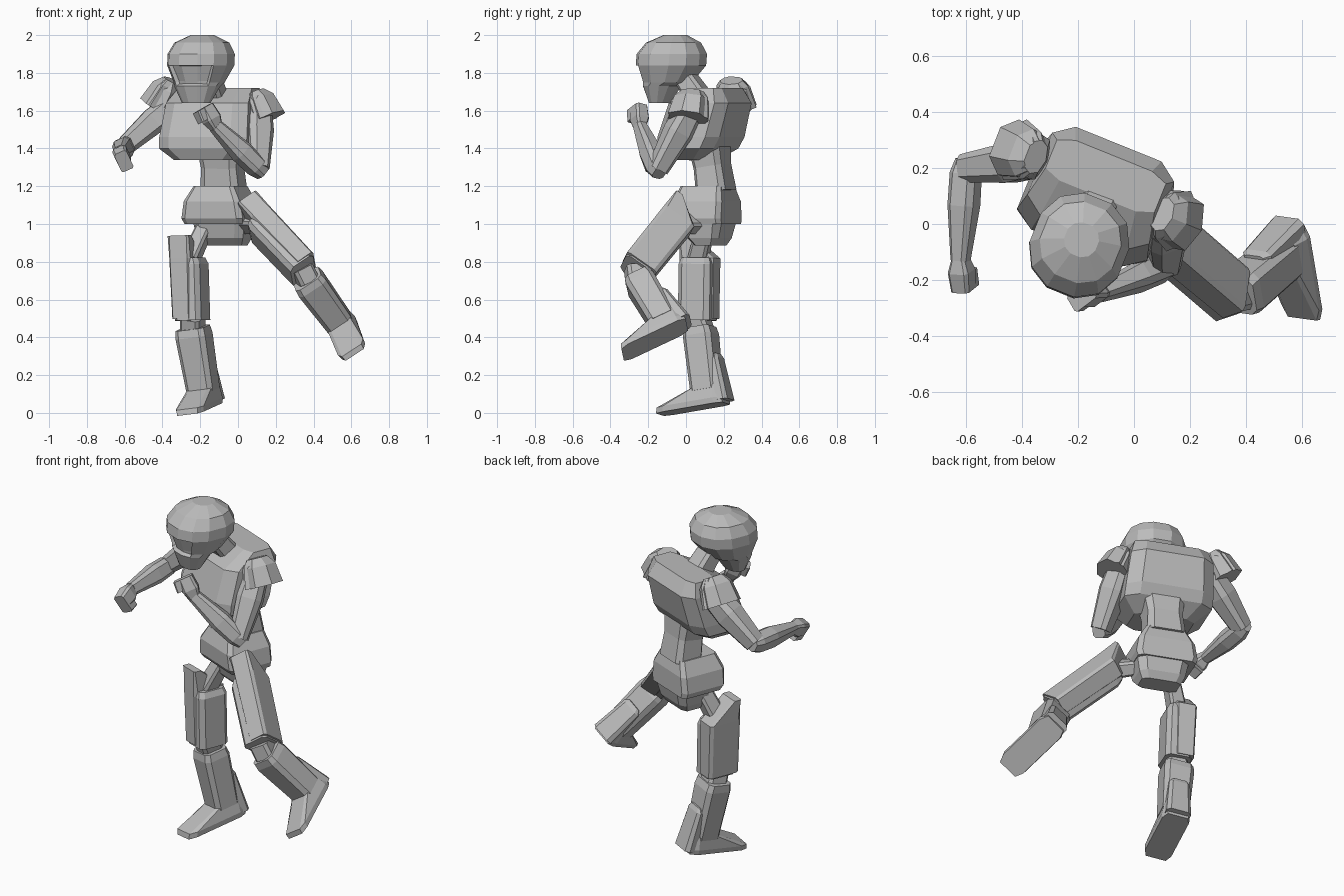
import bpy, bmesh, math
from mathutils import Vector, Matrix

if "Cube" in bpy.data.objects:
    bpy.data.objects.remove(bpy.data.objects["Cube"])

grey = bpy.data.materials.new("armour_grey")
grey.use_nodes = True
GREY = (.5, .5, .5, 1)
grey.diffuse_color = GREY
grey.node_tree.nodes["Principled BSDF"].inputs["Base Color"].default_value = GREY

YAW = math.radians(-22)
FRONT = Vector((math.sin(YAW), -math.cos(YAW), 0))


def upright(x, y, z):
    """Frame standing at a point and turned to the body's heading."""
    return Matrix.Translation((x, y, z)) @ Matrix.Rotation(YAW, 4, 'Z')


def along(start, end, forward):
    """Frame whose z runs from start to end and whose -y looks forward."""
    origin, tip = Vector(start), Vector(end)
    z = (tip - origin).normalized()
    y = -Vector(forward)
    y = (y - z * y.dot(z)).normalized()
    frame = Matrix((y.cross(z), y, z)).transposed().to_4x4()
    frame.translation = origin
    return frame, (tip - origin).length


def loft(name, frame, sections, sides=8, power=.4, edit=None):
    """Skin stacked outlines; each section is height, half width, front, back."""
    bm = bmesh.new()
    rings = []
    reach = math.cos(math.pi / sides) ** power

    def squared(value):
        return math.copysign(abs(value) ** power / reach, value)

    for z, width, front, back in sections:
        ring = []
        for k in range(sides):
            angle = (k + .5) * math.tau / sides
            x = squared(math.cos(angle)) * width
            y = (back - front + squared(math.sin(angle)) * (front + back)) / 2
            ring.append(bm.verts.new((x, y, z)))
        rings.append(ring)
    for lower, upper in zip(rings, rings[1:]):
        for k in range(sides):
            j = (k + 1) % sides
            bm.faces.new((lower[k], lower[j], upper[j], upper[k]))
    bm.faces.new(rings[0])
    bm.faces.new(rings[-1])
    bmesh.ops.recalc_face_normals(bm, faces=bm.faces)
    if edit:
        edit(bm)
    bm.transform(frame)
    mesh = bpy.data.meshes.new(name)
    bm.to_mesh(mesh)
    bm.free()
    mesh.materials.append(grey)
    bpy.context.collection.objects.link(bpy.data.objects.new(name, mesh))


def limb(name, start, end, forward, sizes, **shape):
    """Straight part; sizes are fraction of its length, half width, half depth."""
    frame, length = along(start, end, forward)
    loft(name, frame, [(t * length, w, d, d) for t, w, d in sizes], **shape)


# Helmet with a sunken visor
def sink_visor(bm):
    visor = [f for f in bm.faces if f.normal.y < -.55
             and .1 < f.calc_center_median().z < .19]
    bmesh.ops.inset_region(bm, faces=visor, thickness=.01, depth=-.02)


loft("helmet", upright(-.195, -.075, 1.64), [
    (0, .075, .12, -.02),
    (.09, .12, .15, .04),
    (.11, .13, .155, .1),
    (.2, .17, .185, .175),
    (.26, .17, .18, .18),
    (.32, .14, .13, .15),
    (.36, .06, .04, .08)], sides=12, power=.9, edit=sink_visor)
limb("neck", (-.12, .09, 1.64), (-.17, -.02, 1.8), FRONT,
     [(0, .07, .06), (1, .06, .05)])

# Chest, waist and hips
loft("chest", upright(-.13, .1, 1.34), [
    (0, .17, .17, .03),
    (.06, .25, .2, .12),
    (.12, .25, .2, .155),
    (.3, .235, .14, .2),
    (.38, .21, 0, .155)])
limb("waist", (-.075, .16, 1.17), (-.09, .12, 1.44), FRONT,
     [(0, .11, .085), (.5, .1, .08), (1, .12, .09)])
loft("hip_skirt", upright(-.095, .11, 1), [
    (0, .165, .115, .14),
    (.03, .175, .135, .14),
    (.12, .16, .14, .14),
    (.2, .115, .11, .12)], power=.2)
loft("pelvis", upright(-.075, .115, .885), [
    (0, .11, .04, .075),
    (.04, .13, .08, .1),
    (.14, .15, .11, .125)])


# Legs: thigh, raised outer plate, hip and knee joints, shin and foot
def leg(side, outward, hip, thigh_top, knee, thigh_front, shin_top, sole, shin_front):
    limb(side + "_hip_joint", hip, thigh_top, thigh_front,
         [(0, .04, .045), (1, .045, .05)])
    limb(side + "_thigh", thigh_top, knee, thigh_front,
         [(0, .06, .08), (.1, .075, .09), (1, .075, .09)])
    frame, length = along(thigh_top, knee, thigh_front)
    loft(side + "_thigh_plate", frame @ Matrix.Translation((outward * .03, 0, 0)), [
        (-.12, .06, .1, -.055),
        (0, .06, .1, .095),
        (length - .01, .055, .095, .095)], power=.25)
    limb(side + "_knee", knee, shin_top, thigh_front,
         [(-.4, .055, .06), (1.4, .055, .06)])
    limb(side + "_shin", shin_top, sole, shin_front,
         [(0, .08, .07), (.1, .085, .08), (.8, .075, .075)])
    frame, length = along(shin_top, sole, shin_front)
    loft(side + "_heel_guard", frame, [
        (length * .36, .04, -.05, .09),
        (length * .42, .06, 0, .1),
        (length * .96, .07, 0, .13)])
    loft(side + "_foot", frame, [
        (length * .76, .07, .07, .08),
        (length * .93, .08, .27, .1),
        (length, .075, .28, .1)], power=.3)


leg("right", 1, (-.18, .1, .97), (-.25, .065, .82), (-.24, .06, .49), FRONT,
    (-.24, .075, .45), (-.17, .12, .035), FRONT)
leg("left", -1, (.02, .06, 1), (.105, -.055, 1), (.345, -.26, .75), (-.1, -.7, .5),
    (.365, -.255, .71), (.575, -.085, .425), (.15, -.9, -.42))


# Arms: flared shoulder guard, upper arm, forearm and fist
def arm(side, pad_top, pad_end, shoulder, elbow, wrist, knuckles, palm):
    limb(side + "_shoulder_guard", pad_top, pad_end, FRONT,
         [(0, .04, .055), (.3, .075, .085), (1, .09, .1)], sides=7, power=.8)
    limb(side + "_shoulder_trim", pad_top, pad_end, FRONT,
         [(0, .03, .06), (.2, .03, .085), (1, .03, .11)], sides=6)
    limb(side + "_upper_arm", shoulder, elbow, palm,
         [(0, .06, .06), (.4, .07, .07), (1, .05, .05)], power=.6)
    limb(side + "_forearm", elbow, wrist, palm,
         [(-.1, .035, .035), (.05, .05, .05), (.4, .05, .055), (1, .03, .035)], power=.6)
    limb(side + "_fist", wrist, knuckles, palm,
         [(-.1, .025, .03), (.35, .04, .045), (1, .035, .04)])
    frame, length = along(wrist, knuckles, palm)
    loft(side + "_fingers", frame, [
        (length * .45, .03, .075, -.02),
        (length, .035, .07, 0)], power=.3)


arm("right", (-.35, .24, 1.76), (-.425, .265, 1.62), (-.34, .23, 1.64),
    (-.6, .2, 1.41), (-.62, -.13, 1.38), (-.61, -.235, 1.345), (.4, 0, -.9))
arm("left", (.1, .035, 1.7), (.16, .01, 1.56), (.11, .03, 1.62),
    (.11, -.15, 1.29), (-.12, -.245, 1.52), (-.175, -.25, 1.62), (-.7, -.5, -.3))
